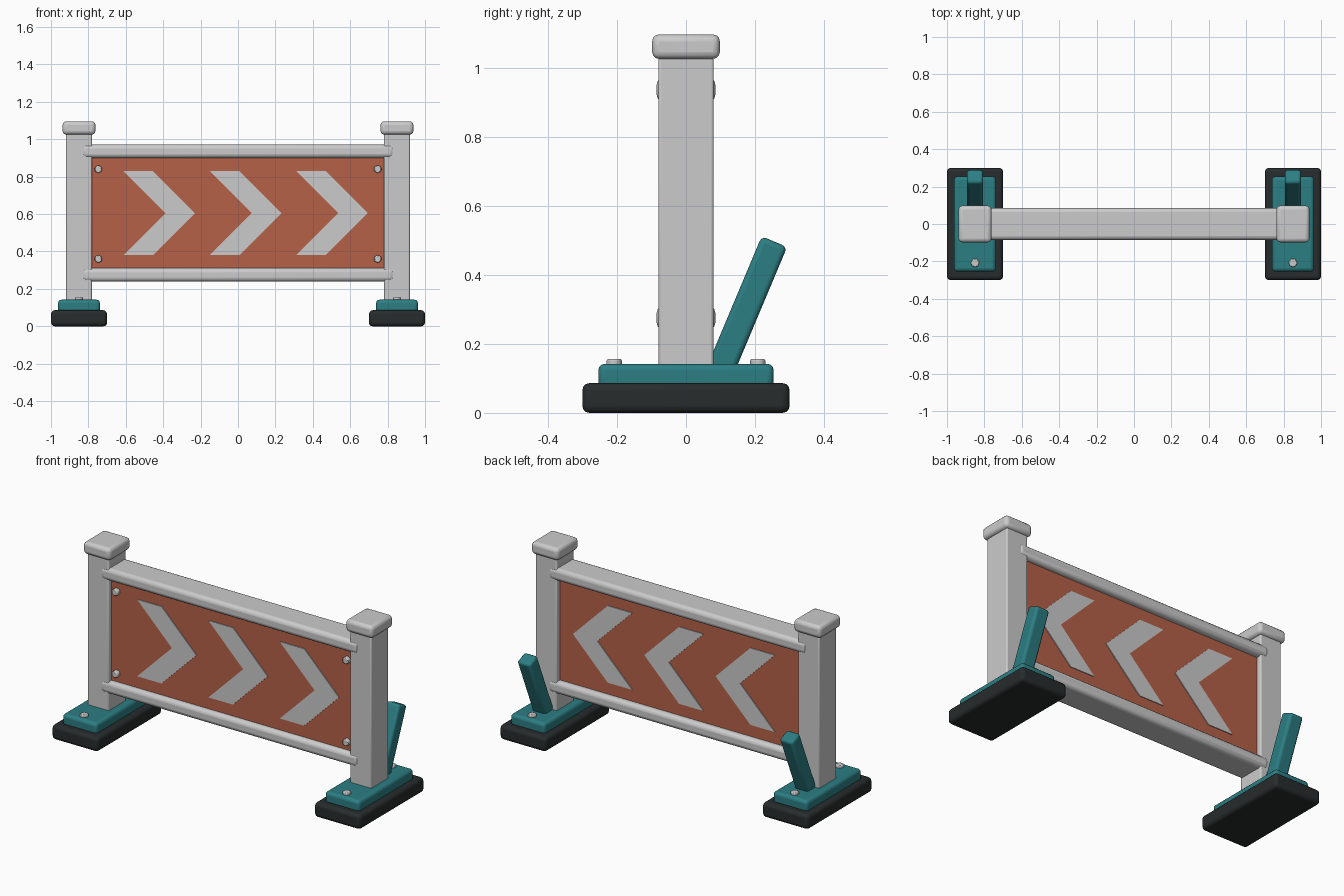
import bpy, bmesh, math
from mathutils import Matrix

if "Cube" in bpy.data.objects:
    bpy.data.objects.remove(bpy.data.objects["Cube"])


def material(name, rgb):
    m = bpy.data.materials.new(name)
    m.diffuse_color = (*rgb, 1)
    m.use_nodes = True
    m.node_tree.nodes["Principled BSDF"].inputs["Base Color"].default_value = m.diffuse_color
    return m


TEAL = material("teal_paint", (0.025, 0.21, 0.23))
RUBBER = material("dark_rubber", (0.02, 0.025, 0.025))
ORANGE = material("orange_panel", (0.47, 0.12, 0.065))


def finish(name, bm, mat=None, bevel=0, segments=3):
    me = bpy.data.meshes.new(name)
    bm.to_mesh(me)
    bm.free()
    ob = bpy.data.objects.new(name, me)
    bpy.context.collection.objects.link(ob)
    if mat:
        me.materials.append(mat)
    if bevel:
        b = ob.modifiers.new("bevel", 'BEVEL')
        b.width, b.segments = bevel, segments
        b.limit_method, b.angle_limit = 'ANGLE', math.radians(40)
    bpy.ops.object.select_all(action='DESELECT')
    ob.select_set(True)
    bpy.context.view_layer.objects.active = ob
    bpy.ops.object.shade_smooth_by_angle(angle=math.radians(35))
    return ob


def box(name, x, y, z, mat=None, bevel=0):
    """Box from (min, max) ranges."""
    bm = bmesh.new()
    bmesh.ops.create_cube(bm, size=1)
    for v in bm.verts:
        v.co = [r[0] + (c + 0.5) * (r[1] - r[0]) for c, r in zip(v.co, (x, y, z))]
    return finish(name, bm, mat, bevel)


def bolt(name, loc, sides, radius, height, facing_front=False):
    bm = bmesh.new()
    bmesh.ops.create_cone(bm, cap_ends=True, segments=sides, radius1=radius,
                          radius2=radius, depth=height)
    if facing_front:
        bm.transform(Matrix.Rotation(math.radians(90), 4, 'X'))
    bm.transform(Matrix.Translation(loc))
    return finish(name, bm, bevel=0.005, segments=2)


def around(c, half):
    return (c - half, c + half)


for side, cx in (("left", -0.85), ("right", 0.85)):
    # Foot, base plate, post and cap
    box(f"{side}_rubber_foot", around(cx, 0.15), (-0.3, 0.3), (0, 0.086), RUBBER, 0.02)
    box(f"{side}_base_plate", around(cx, 0.112), (-0.254, 0.254), (0.07, 0.142), TEAL, 0.018)
    box(f"{side}_post", around(cx, 0.069), (-0.08, 0.08), (0.12, 1.05), None, 0.008)
    box(f"{side}_post_cap", around(cx, 0.088), (-0.098, 0.098), (1.025, 1.096), None, 0.02)
    # Leaning rear brace
    bm = bmesh.new()
    bmesh.ops.create_cube(bm, size=1)
    bm.transform(Matrix.Translation((cx, 0.256, 0.496))
                 @ Matrix.Rotation(math.radians(-22.8), 4, 'X')
                 @ Matrix.Diagonal((0.086, 0.08, 0.42, 1))
                 @ Matrix.Translation((0, 0, -0.5)))
    finish(f"{side}_rear_brace", bm, TEAL, 0.015)
    # Base bolts
    for end, y in (("front", -0.208), ("rear", 0.208)):
        bolt(f"{side}_{end}_base_bolt", (cx, y, 0.143), 16, 0.022, 0.026)
    # Hex bolts in the panel corners
    for level, z in (("upper", 0.84), ("lower", 0.36)):
        bolt(f"{side}_{level}_panel_bolt", (math.copysign(0.747, cx), -0.06, z),
             6, 0.022, 0.03, True)

# Rails
for name, z in (("top_rail", 0.936), ("bottom_rail", 0.275)):
    box(name, (-0.835, 0.835), (-0.085, 0.085), around(z, 0.036), None, 0.022)

# Sign panel
box("sign_panel", (-0.79, 0.79), (-0.053, 0.05), (0.29, 0.92), ORANGE)

# Chevrons on both faces
profile = [(-0.613, 0.83), (-0.455, 0.83), (-0.23, 0.605),
           (-0.455, 0.38), (-0.613, 0.38), (-0.388, 0.605)]
for face, y0, y1 in (("front", -0.058, -0.045), ("rear", 0.042, 0.055)):
    for i in range(3):
        bm = bmesh.new()
        f = bm.faces.new([bm.verts.new((x + 0.462 * i, y0, z)) for x, z in profile])
        ext = bmesh.ops.extrude_face_region(bm, geom=[f])
        for v in ext["geom"]:
            if isinstance(v, bmesh.types.BMVert):
                v.co.y = y1
        bmesh.ops.recalc_face_normals(bm, faces=bm.faces)
        finish(f"{face}_chevron_{i + 1}", bm)
